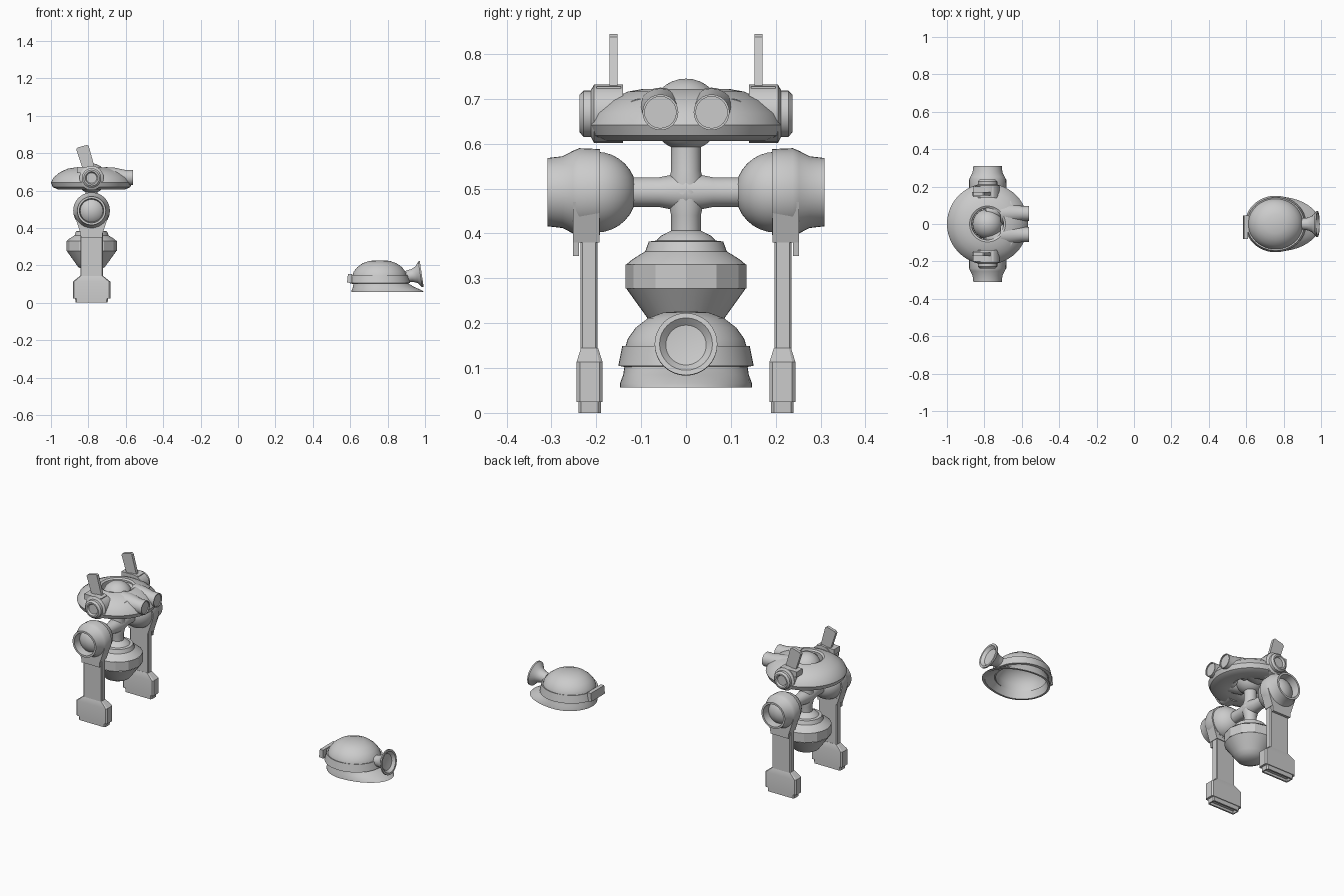
import bpy, bmesh, math
from mathutils import Vector, Matrix

if "Cube" in bpy.data.objects:
    bpy.data.objects.remove(bpy.data.objects["Cube"])

grey = bpy.data.materials.new("light_grey")
grey.diffuse_color = (0.6, 0.6, 0.6, 1)
grey.use_nodes = True
grey.node_tree.nodes["Principled BSDF"].inputs["Base Color"].default_value = grey.diffuse_color
CX = -0.783   # robot axis
HX = 0.757    # helmet axis


def finish(name, bm, smooth=35):
    bmesh.ops.recalc_face_normals(bm, faces=bm.faces)
    me = bpy.data.meshes.new(name)
    bm.to_mesh(me)
    bm.free()
    me.materials.append(grey)
    if smooth:
        me.shade_smooth()
        me.set_sharp_from_angle(angle=math.radians(smooth))
    ob = bpy.data.objects.new(name, me)
    bpy.context.collection.objects.link(ob)
    return ob


def lathe(name, profile, centre, axis=(0, 0, 1), segs=40, scale=(1, 1, 1), closed=False, smooth=35, warp=None):
    """Spin (radius, height) points around an axis through centre."""
    bm = bmesh.new()
    rings = []
    for r, h in profile:
        if r < 1e-5:
            rings.append([bm.verts.new((0, 0, h))] * segs)
        else:
            rings.append([bm.verts.new((r * math.cos(2 * math.pi * i / segs),
                                        r * math.sin(2 * math.pi * i / segs), h)) for i in range(segs)])
    pairs = list(zip(rings, rings[1:])) + ([(rings[-1], rings[0])] if closed else [])
    for a, b in pairs:
        for i in range(segs):
            j = (i + 1) % segs
            vs = list(dict.fromkeys((a[i], a[j], b[j], b[i])))
            if len(vs) > 2:
                bm.faces.new(vs)
    if warp:
        for v in bm.verts:
            warp(v.co)
    rot = Vector((0, 0, 1)).rotation_difference(Vector(axis)).to_matrix().to_4x4()
    bm.transform(Matrix.Translation(centre) @ rot @ Matrix.Diagonal((*scale, 1)))
    return finish(name, bm, smooth)


def ball(name, r, centre, scale=(1, 1, 1)):
    pts = [(r * math.sin(math.pi * i / 16), -r * math.cos(math.pi * i / 16)) for i in range(17)]
    return lathe(name, pts, centre, scale=scale)


def stack(name, sections, cx, cy):
    """Loft chamfered rectangles (half x, half y, z)."""
    bm = bmesh.new()
    rings = []
    for hx, hy, z in sections:
        c = 0.25 * hy
        pts = [(hx, hy - c), (hx - c, hy), (c - hx, hy), (-hx, hy - c),
               (-hx, c - hy), (c - hx, -hy), (hx - c, -hy), (hx, c - hy)]
        rings.append([bm.verts.new((cx + x, cy + y, z)) for x, y in pts])
    for a, b in zip(rings, rings[1:]):
        for i in range(8):
            j = (i + 1) % 8
            bm.faces.new((a[i], a[j], b[j], b[i]))
    bm.faces.new(rings[0])
    bm.faces.new(rings[-1])
    return finish(name, bm, 25)


def plate(name, outline, y0, y1):
    """Extrude an (x, z) outline along y."""
    bm = bmesh.new()
    a = [bm.verts.new((x, y0, z)) for x, z in outline]
    b = [bm.verts.new((x, y1, z)) for x, z in outline]
    bm.faces.new(a)
    bm.faces.new(b)
    for i in range(len(a)):
        j = (i + 1) % len(a)
        bm.faces.new((a[i], a[j], b[j], b[i]))
    return finish(name, bm, 25)


# Head: flattened disc with a ball joint through it
lathe("head_disc", [(0.085, 0.63), (0.11, 0.612), (0.18, 0.606), (0.207, 0.618), (0.217, 0.642),
                    (0.205, 0.668), (0.17, 0.697), (0.13, 0.716), (0.096, 0.722), (0.085, 0.716)],
      (CX, 0, 0), closed=True, segs=48)
ball("neck_ball", 0.08, (CX, 0, 0.665))

# Torso: faceted middle band between rounded halves
lathe("torso_top", [(0, 0.412), (0.03, 0.408), (0.055, 0.395), (0.066, 0.384), (0.083, 0.382),
                    (0.091, 0.36), (0.12, 0.342), (0.133, 0.331)], (CX, 0, 0))
lathe("torso_band", [(0.135, 0.331), (0.135, 0.277)], (CX, 0, 0), segs=12, smooth=0)
lathe("torso_bottom", [(0.133, 0.277), (0.085, 0.21), (0.07, 0.19), (0.04, 0.175), (0, 0.17)], (CX, 0, 0))

# Crossed spine and shoulder bar with a flared hub
lathe("spine", [(0.033, 0.39), (0.033, 0.44), (0.045, 0.492), (0.033, 0.54), (0.033, 0.62)], (CX, 0, 0))
lathe("shoulder_bar", [(0.033, -0.14), (0.033, -0.06), (0.045, 0), (0.033, 0.06), (0.033, 0.14)],
      (CX, 0, 0.492), axis=(0, 1, 0))

for s, side in ((-1, "left"), (1, "right")):
    # Eye with tapered housing
    lathe(f"{side}_eye", [(0.0, -0.02), (0.055, -0.02), (0.053, 0.03), (0.04, 0.09), (0.04, 0.132),
                          (0.035, 0.132), (0.035, 0.126), (0, 0.126)],
          (-0.693, s * 0.057, 0.67), axis=(1, 0, 0), segs=24)
    # Brow blending the disc into the eye
    lathe(f"{side}_brow", [(0, -0.1), (0.05, -0.08), (0.05, 0), (0.04, 0.06), (0, 0.065)],
          (-0.71, s * 0.085, 0.66), axis=(1, s * 0.3, 0), segs=24)
    # Ear hub and antenna
    lathe(f"{side}_ear", [(0, 0.14), (0.065, 0.14), (0.065, 0.205), (0.052, 0.212), (0.052, 0.228),
                          (0.042, 0.237), (0.034, 0.237), (0.028, 0.227), (0, 0.227)],
          (CX, 0, 0.667), axis=(0, s, 0), segs=24)
    plate(f"{side}_antenna", [(-0.825, 0.7), (-0.764, 0.715), (-0.798, 0.838), (-0.806, 0.844),
                              (-0.858, 0.83), (-0.865, 0.82)], s * 0.153, s * 0.171)
    plate(f"{side}_antenna_clamp", [(-0.86, 0.695), (-0.75, 0.695), (-0.75, 0.727), (-0.86, 0.727)],
          s * 0.145, s * 0.2)
    # Shoulder ball and hollow outer cup
    ball(f"{side}_shoulder_ball", 0.09, (CX, s * 0.2, 0.492))
    lathe(f"{side}_shoulder_cup", [(0, 0.19), (0.096, 0.192), (0.098, 0.238), (0.092, 0.252), (0.08, 0.275),
                                   (0.076, 0.309), (0.065, 0.309), (0.06, 0.262), (0, 0.262)],
          (CX, 0, 0.492), axis=(0, s, 0))
    # Hip plate tapering from the shoulder to the leg, with a tab
    plate(f"{side}_hip_plate", [(-0.875, 0.47), (-0.845, 0.38), (-0.721, 0.38), (-0.691, 0.47)],
          s * 0.193, s * 0.252)
    plate(f"{side}_hip_tab", [(-0.84, 0.35), (-0.726, 0.35), (-0.721, 0.39), (-0.845, 0.39)],
          s * 0.238, s * 0.252)
    # Leg and boot
    stack(f"{side}_leg", [(0.06, 0.019, 0.11), (0.06, 0.019, 0.4)], CX, s * 0.216)
    stack(f"{side}_foot", [(0.075, 0.014, 0.012), (0.08, 0.016, 0), (0.086, 0.025, 0), (0.088, 0.025, 0.024),
                           (0.1, 0.029, 0.024), (0.1, 0.029, 0.113), (0.06, 0.019, 0.145)], CX, s * 0.215)


# Helmet: open dome, headband and skirt stretched forward into a visor
lathe("helmet_dome", [(0, 0.227), (0.05, 0.224), (0.085, 0.211), (0.112, 0.19), (0.13, 0.165), (0.137, 0.14),
                      (0.137, 0.1), (0.128, 0.1), (0.126, 0.14), (0.1, 0.185), (0.05, 0.213), (0, 0.217)],
      (HX, 0, 0), scale=(1.07, 1, 1), segs=48)
lathe("helmet_band", [(0.135, 0.147), (0.142, 0.149), (0.151, 0.105), (0.135, 0.102)],
      (HX, 0, 0), scale=(1.08, 1, 1), closed=True, segs=48)


def visor(co):
    if co.x > 0:
        co.x *= 1 + 0.5 * max(0, min(1, (0.105 - co.z) / 0.045))


lathe("helmet_skirt", [(0.137, 0.105), (0.14, 0.085), (0.147, 0.066), (0.147, 0.057), (0.136, 0.057), (0.128, 0.1)],
      (HX + 0.005, 0, 0), scale=(1.05, 1, 1), closed=True, segs=48, warp=visor)

# Head lamp: hollow flared cup, with lens
lathe("helmet_lamp", [(0, -0.04), (0.03, -0.04), (0.034, -0.01), (0.045, 0.015), (0.07, 0.035), (0.07, 0.043),
                      (0.059, 0.043), (0.045, 0.028), (0, 0.022)],
      (0.94, 0, 0.147), axis=(1, 0, 0.15), segs=32)

# Rear buckle on the headband
plate("helmet_buckle", [(0.583, 0.108), (0.61, 0.105), (0.61, 0.155), (0.588, 0.155)], -0.08, 0.045)
